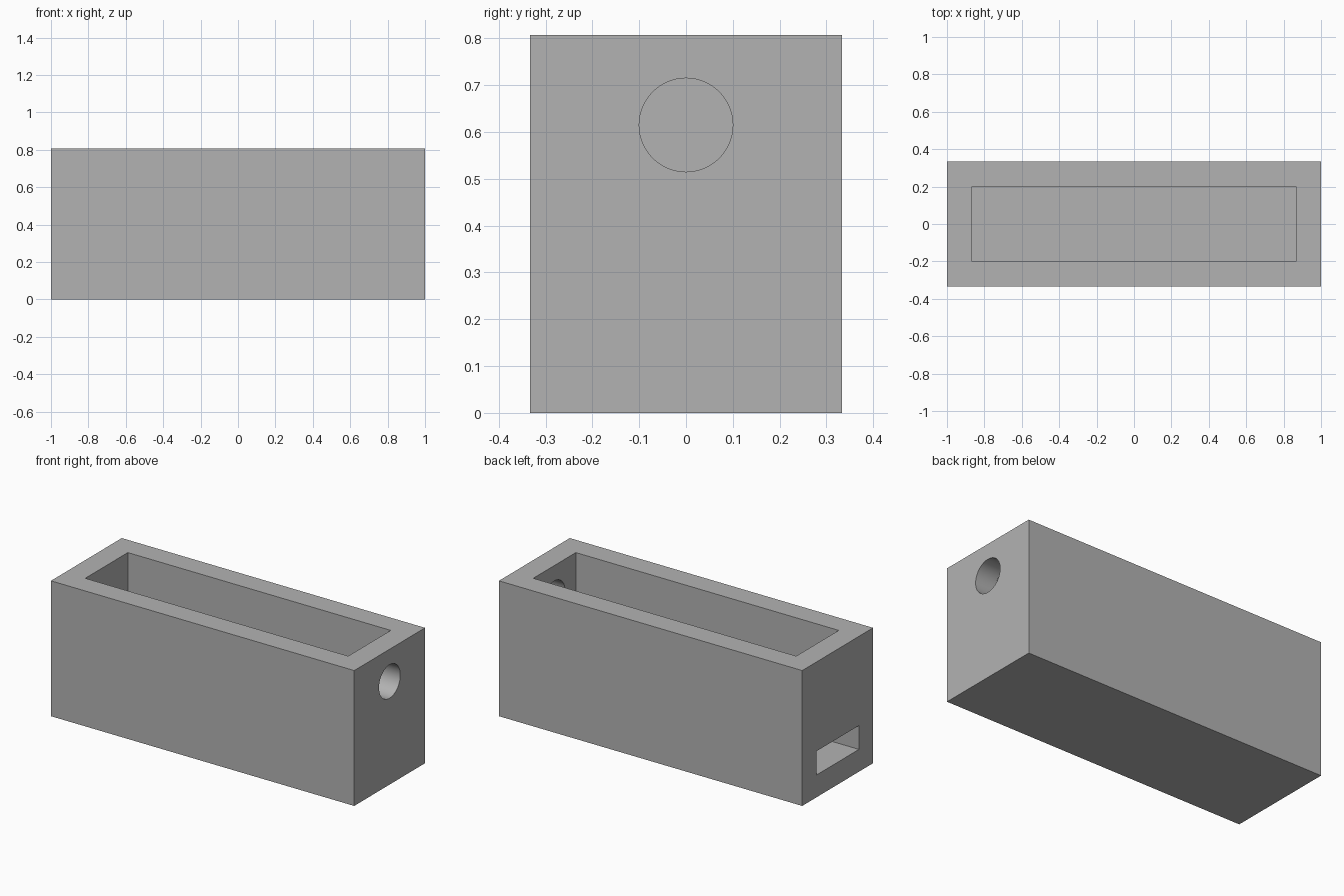
import bpy
import bmesh
import math
from mathutils import Matrix

cube = bpy.data.objects.get("Cube")
if cube:
    bpy.data.objects.remove(cube, do_unlink=True)

# Overall sizes
LENGTH, WIDTH, HEIGHT = 2.0, 0.667, 0.807
WALL = 0.133
SLOT_TOP = 0.275
HOLE_Z, HOLE_RADIUS = 0.615, 0.1

grey = bpy.data.materials.new("plain grey")
grey.use_nodes = True
colour = (0.45, 0.45, 0.45, 1)
grey.diffuse_color = colour
grey.node_tree.nodes["Principled BSDF"].inputs["Base Color"].default_value = colour


def add_object(name, bm):
    bmesh.ops.recalc_face_normals(bm, faces=bm.faces)
    mesh = bpy.data.meshes.new(name)
    bm.to_mesh(mesh)
    bm.free()
    mesh.materials.append(grey)
    obj = bpy.data.objects.new(name, mesh)
    bpy.context.collection.objects.link(obj)
    return obj


def extrude_profile(name, profile, width):
    """Extrude an x-z outline along y, centred on y = 0."""
    bm = bmesh.new()
    face = bm.faces.new([bm.verts.new((x, -width / 2, z)) for x, z in profile])
    grown = bmesh.ops.extrude_face_region(bm, geom=[face])["geom"]
    verts = [v for v in grown if isinstance(v, bmesh.types.BMVert)]
    bmesh.ops.translate(bm, verts=verts, vec=(0, width, 0))
    return add_object(name, bm)


def cut(target, cutter):
    mod = target.modifiers.new("cut", 'BOOLEAN')
    mod.operation = 'DIFFERENCE'
    mod.solver = 'EXACT'
    mod.object = cutter
    bpy.context.view_layer.objects.active = target
    bpy.ops.object.modifier_apply(modifier=mod.name)
    bpy.data.objects.remove(cutter, do_unlink=True)


# Solid outer block
end = LENGTH / 2
box = extrude_profile("open_box", [(-end, 0), (end, 0), (end, HEIGHT), (-end, HEIGHT)], WIDTH)

# Open cavity, joined to the low slot through the -x end
inner = end - WALL
over = 0.1
cavity = extrude_profile("cavity_cutter", [
    (-end - over, WALL), (inner, WALL), (inner, HEIGHT + over),
    (-inner, HEIGHT + over), (-inner, SLOT_TOP), (-end - over, SLOT_TOP)],
    WIDTH - 2 * WALL)
cut(box, cavity)

# Round hole through the +x end
bm = bmesh.new()
bmesh.ops.create_cone(
    bm, cap_ends=True, segments=64, radius1=HOLE_RADIUS, radius2=HOLE_RADIUS, depth=2 * WALL,
    matrix=Matrix.Translation((end - WALL / 2, 0, HOLE_Z)) @ Matrix.Rotation(math.pi / 2, 4, 'Y'))
cut(box, add_object("hole_cutter", bm))

# Smooth only the hole wall
bpy.ops.object.select_all(action='DESELECT')
box.select_set(True)
bpy.context.view_layer.objects.active = box
bpy.ops.object.shade_smooth_by_angle(angle=math.radians(30))
